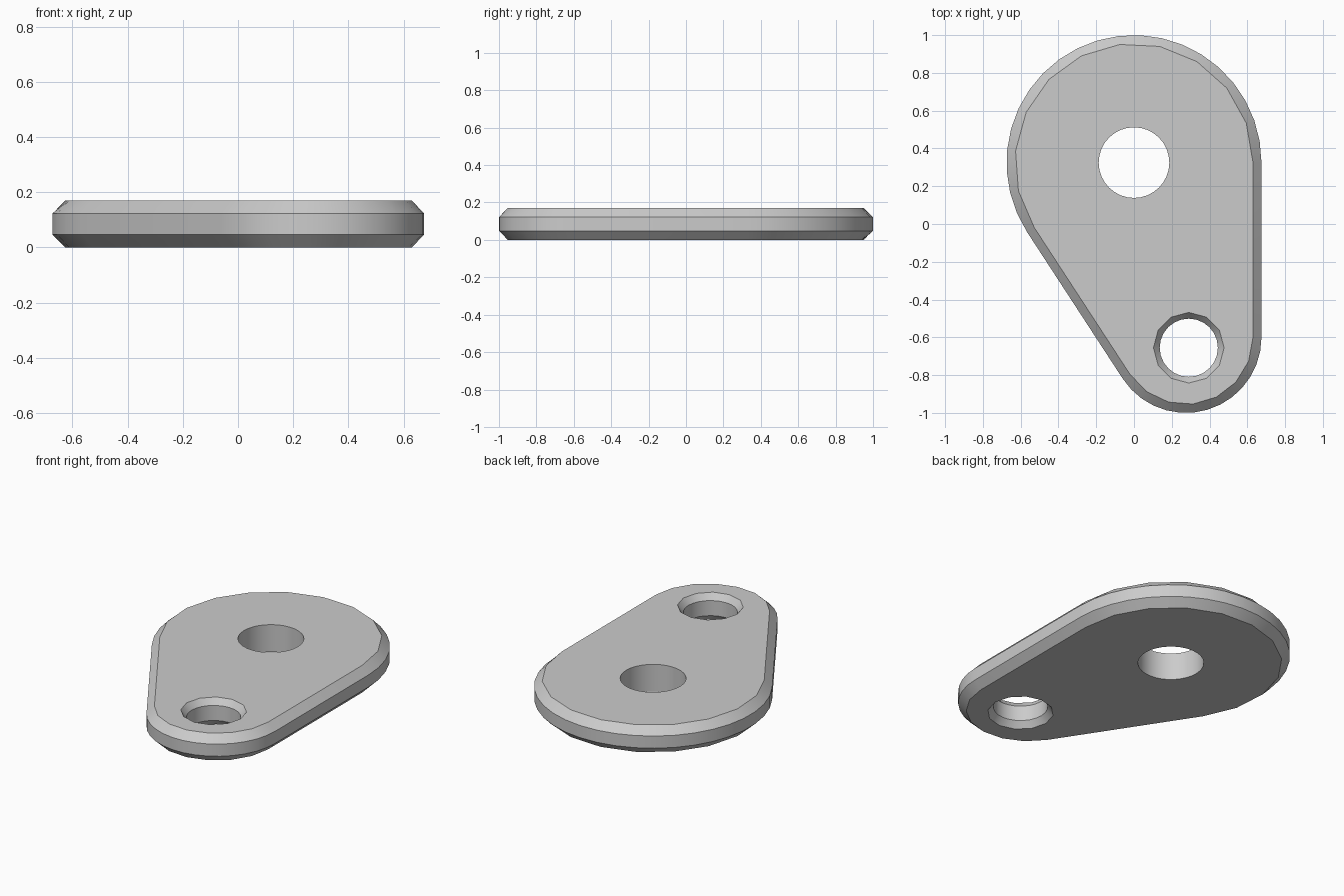
import bpy, bmesh
from math import cos, sin, pi, radians

cube = bpy.data.objects.get("Cube")
if cube:
    bpy.data.objects.remove(cube, do_unlink=True)

THICK, CHAMFER = 0.17, 0.047
BIG, BIG_R = (0.0, 0.325), 0.675
SMALL, SMALL_R = (0.275, -0.6), 0.4
EYE = (0.29, -0.655)
TANGENT = radians(213.1)


def arc(center, r, start, end, steps, coarse=False):
    """Arc points; a coarse arc has its odd points pulled onto the chords."""
    pts = []
    for i in range(steps + 1):
        a = start + (end - start) * i / steps
        k = r * cos((end - start) / steps) if coarse and i % 2 else r
        pts.append((center[0] + k * cos(a), center[1] + k * sin(a)))
    return pts


def outline(inset, coarse):
    return (arc(BIG, BIG_R - inset, 0, TANGENT, 22, coarse)
            + arc(SMALL, SMALL_R - inset, TANGENT, 2 * pi, 14, coarse))


def circle(center, r, steps, coarse=False):
    return arc(center, r, 0, 2 * pi, steps, coarse)[:-1]


bm = bmesh.new()


def wall(levels):
    """Skin rings of points given at heights; return bottom and top rims."""
    rings = [[bm.verts.new((x, y, z)) for x, y in pts] for pts, z in levels]
    n = len(rings[0])
    for low, high in zip(rings, rings[1:]):
        for i in range(n):
            j = (i + 1) % n
            bm.faces.new((low[i], low[j], high[j], high[i]))
    return [[bm.edges.get((r[i], r[(i + 1) % n])) for i in range(n)]
            for r in (rings[0], rings[-1])]


# Chamfered outer rim
rim_in, rim_out = outline(0.045, True), outline(0, False)
rim = wall([(rim_in, 0), (rim_out, CHAMFER),
            (rim_out, THICK - CHAMFER), (rim_in, THICK)])

# Plain large hole
bore = circle(BIG, 0.187, 32)
hole = wall([(bore, 0), (bore, THICK)])

# Small hole, countersunk on both sides
sink, throat = circle(EYE, 0.187, 24, True), circle(EYE, 0.154, 24)
eye = wall([(sink, 0), (throat, 0.038), (throat, THICK - 0.038), (sink, THICK)])

# Flat bottom and top around the holes
for side in (0, 1):
    bmesh.ops.triangle_fill(bm, use_beauty=True, use_dissolve=False,
                            edges=rim[side] + hole[side] + eye[side])
bmesh.ops.recalc_face_normals(bm, faces=bm.faces[:])

mesh = bpy.data.meshes.new("link_plate")
bm.to_mesh(mesh)
bm.free()
plate = bpy.data.objects.new("link_plate", mesh)
bpy.context.collection.objects.link(plate)

# Plain grey metal
grey = bpy.data.materials.new("plain_grey")
grey.use_nodes = True
colour = (0.6, 0.6, 0.6, 1)
grey.diffuse_color = colour
grey.node_tree.nodes["Principled BSDF"].inputs["Base Color"].default_value = colour
mesh.materials.append(grey)

bpy.ops.object.select_all(action="DESELECT")
plate.select_set(True)
bpy.context.view_layer.objects.active = plate
bpy.ops.object.shade_smooth_by_angle(angle=radians(30))
